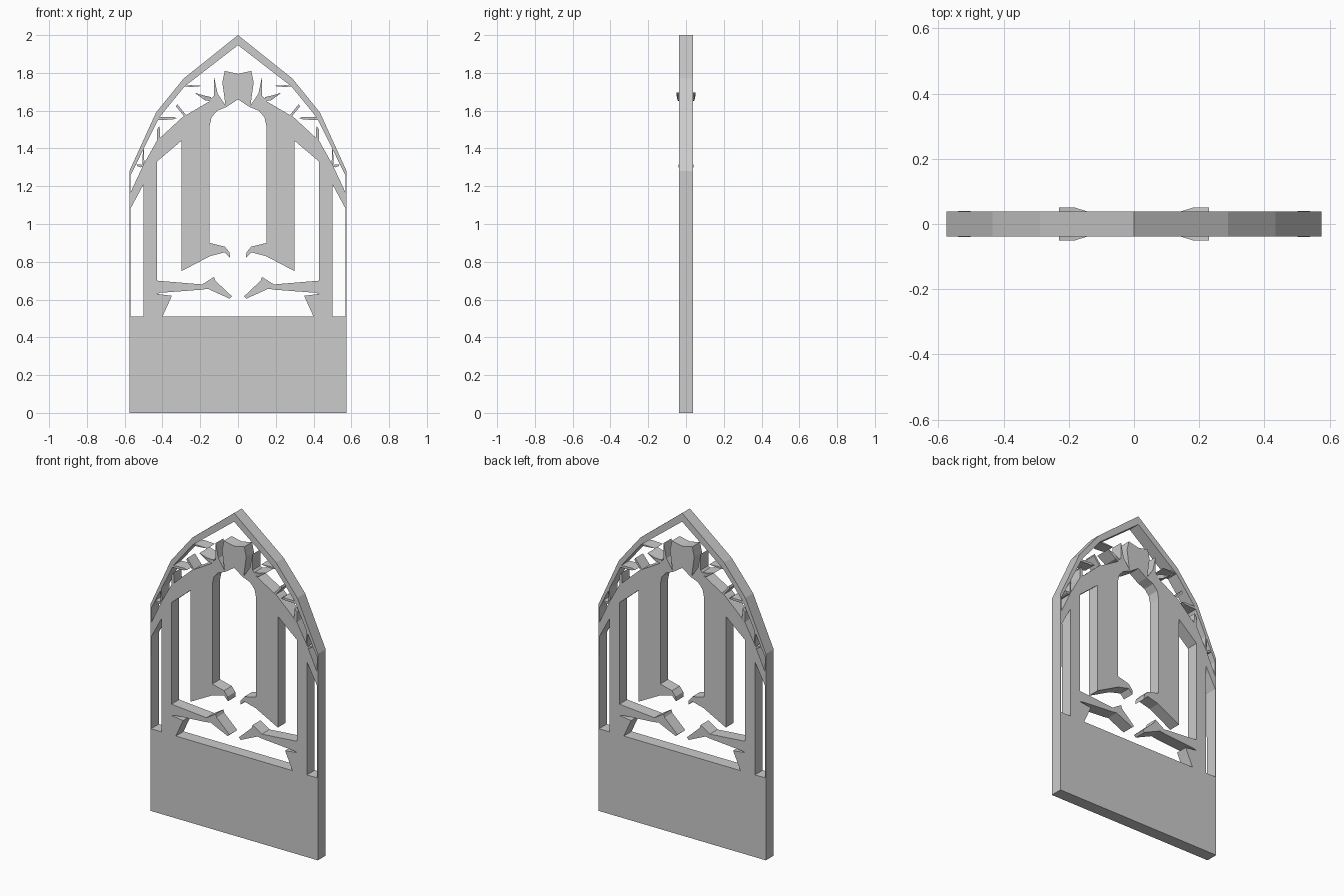
import bpy, bmesh

D = 0.038  # half thickness of the panel


def half_panel(name, pts, depths=None):
    """Extrude a right-half (x, z) outline through y and mirror it across x = 0."""
    depths = depths or [D] * len(pts)
    bm = bmesh.new()
    front = [bm.verts.new((x, -d, z)) for (x, z), d in zip(pts, depths)]
    back = [bm.verts.new((x, d, z)) for (x, z), d in zip(pts, depths)]
    caps = [bm.faces.new(front), bm.faces.new(back[::-1])]
    n = len(pts)
    for i in range(n):
        j = (i + 1) % n
        bm.faces.new((front[j], front[i], back[i], back[j]))
    bmesh.ops.recalc_face_normals(bm, faces=bm.faces[:])
    bmesh.ops.triangulate(bm, faces=caps)
    # open the seam so that both halves join cleanly
    seam = [f for f in bm.faces if all(abs(v.co.x) < 1e-5 for v in f.verts)]
    bmesh.ops.delete(bm, geom=seam, context='FACES')
    me = bpy.data.meshes.new(name)
    bm.to_mesh(me)
    bm.free()
    ob = bpy.data.objects.new(name, me)
    bpy.context.collection.objects.link(ob)
    m = ob.modifiers.new("mirror", 'MIRROR')
    m.use_axis[0] = True
    m.use_clip = True
    return ob


# Solid lower panel
half_panel("base_panel", [(0, 0), (0.575, 0), (0.575, 0.51), (0, 0.51)])

# Thin outer pointed frame
half_panel("outer_frame", [
    (0.575, 0.51), (0.575, 1.28), (0.434, 1.59), (0.288, 1.77), (0, 2.0),
    (0, 1.947), (0.283, 1.728), (0.416, 1.565), (0.568, 1.26), (0.57, 0.51)])

# Inner arch with posts, crown and broken branches
half_panel("inner_tracery", [
    # outer post and top of the arch
    (0.40, 0.51), (0.50, 0.51), (0.50, 1.21), (0.57, 1.08), (0.57, 1.165),
    (0.50, 1.315), (0.43, 1.44), (0.295, 1.565), (0.15, 1.65),
    # spike and crown
    (0.142, 1.665), (0.127, 1.68), (0.127, 1.78), (0.108, 1.69), (0.066, 1.628),
    (0.083, 1.75), (0.07, 1.81), (0, 1.795),
    # central opening
    (0, 1.66), (0.06, 1.62), (0.11, 1.60), (0.14, 1.565), (0.15, 1.52),
    # inner post with its curled foot
    (0.15, 0.90), (0.07, 0.88), (0.045, 0.85), (0.042, 0.822), (0.07, 0.85),
    (0.148, 0.83), (0.30, 0.75), (0.30, 1.44), (0.43, 1.33),
    # lower branch
    (0.43, 0.70), (0.19, 0.68), (0.127, 0.72), (0.12, 0.70), (0.032, 0.617),
    (0.045, 0.605), (0.16, 0.657), (0.195, 0.652), (0.41, 0.636), (0.43, 0.63),
    (0.35, 0.62)])

# Leaves between frame and arch; the first flares out at its free end
half_panel("flared_leaf", [(0.145, 1.65), (0.175, 1.655), (0.23, 1.695), (0.18, 1.68), (0.142, 1.672)],
           [D, 0.045, 0.05, 0.05, D])
leaves = [
    [(0.285, 1.73), (0.25, 1.735), (0.185, 1.731), (0.25, 1.725)],
    [(0.285, 1.57), (0.275, 1.577), (0.322, 1.635), (0.328, 1.622)],
    [(0.418, 1.565), (0.34, 1.567), (0.325, 1.56), (0.345, 1.553), (0.425, 1.55)],
    [(0.43, 1.44), (0.412, 1.457), (0.415, 1.52), (0.43, 1.50)],
    [(0.505, 1.31), (0.496, 1.325), (0.498, 1.41), (0.504, 1.39)],
    [(0.54, 1.315), (0.512, 1.315), (0.502, 1.305), (0.515, 1.30), (0.53, 1.305)],
]
for i, pts in enumerate(leaves):
    half_panel(f"leaf_{i + 1}", pts, [0.04] * len(pts) if i == 5 else None)
